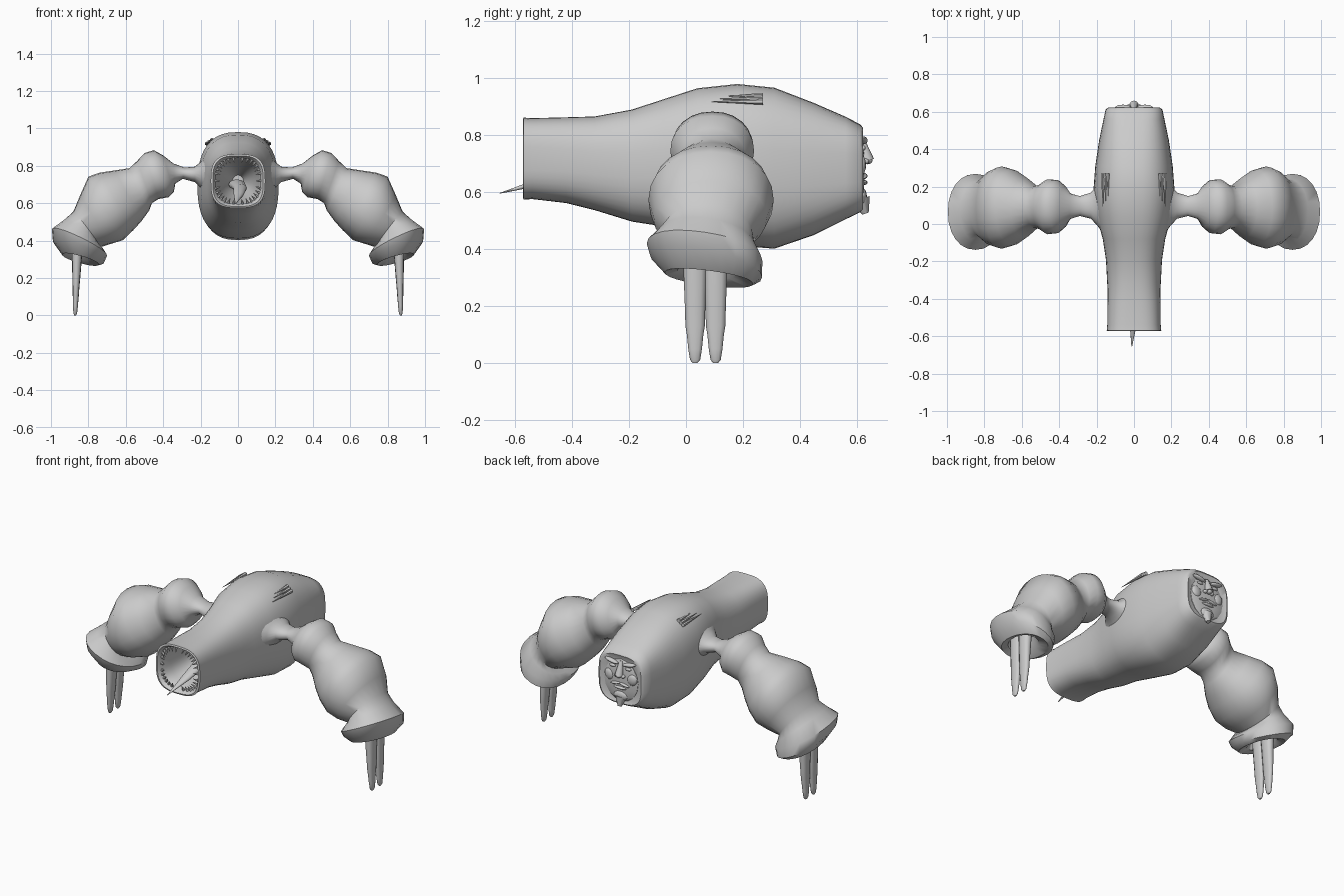
import bpy, bmesh
from math import sin, cos, pi, copysign
from mathutils import Vector, Matrix


def finish(name, bm, angle=50):
    bmesh.ops.recalc_face_normals(bm, faces=bm.faces)
    me = bpy.data.meshes.new(name)
    bm.to_mesh(me)
    bm.free()
    ob = bpy.data.objects.new(name, me)
    bpy.context.collection.objects.link(ob)
    bpy.ops.object.select_all(action='DESELECT')
    ob.select_set(True)
    bpy.context.view_layer.objects.active = ob
    bpy.ops.object.shade_smooth_by_angle(angle=angle * pi / 180)
    return ob


def add_loft(bm, rings):
    loops = [[bm.verts.new(p) for p in r] for r in rings]
    n = len(loops[0])
    for a, b in zip(loops, loops[1:]):
        for i in range(n):
            j = (i + 1) % n
            bm.faces.new((a[i], a[j], b[j], b[i]))
    bm.faces.new(loops[0])
    bm.faces.new(loops[-1])


def oval(c, u, v, n=2.0, seg=32):
    """Superellipse ring around c with half axes u and v."""
    pts = []
    for i in range(seg):
        a = 2 * pi * i / seg
        cu = copysign(abs(cos(a)) ** (2 / n), cos(a))
        sv = copysign(abs(sin(a)) ** (2 / n), sin(a))
        pts.append(Vector(c) + Vector(u) * cu + Vector(v) * sv)
    return pts


def cone(bm, base, tip, r1, r2, seg=6, flat=1.0):
    base, tip = Vector(base), Vector(tip)
    d = tip - base
    m = Matrix.Translation((base + tip) / 2) @ d.to_track_quat('Z', 'Y').to_matrix().to_4x4()
    bmesh.ops.create_cone(bm, cap_ends=True, segments=seg, radius1=r1, radius2=r2,
                          depth=d.length, matrix=m @ Matrix.Diagonal((flat, 1, 1, 1)))


def blob(bm, c, size, roll=0):
    m = Matrix.Translation(c) @ Matrix.Rotation(roll, 4, 'Y') @ Matrix.Diagonal((*size, 1))
    bmesh.ops.create_uvsphere(bm, u_segments=14, v_segments=8, radius=1, matrix=m)


# Body: y, half width, low z, high z, squareness; starts deep in the mouth
body = [
    (-0.15, 0.03, 0.68, 0.75, 2), (-0.30, 0.075, 0.645, 0.795, 2.2),
    (-0.48, 0.112, 0.605, 0.83, 2.6), (-0.555, 0.122, 0.595, 0.842, 2.8),
    (-0.573, 0.135, 0.582, 0.853, 3), (-0.57, 0.146, 0.574, 0.862, 3),
    (-0.54, 0.143, 0.576, 0.86, 3), (-0.42, 0.143, 0.562, 0.863, 2.8),
    (-0.32, 0.143, 0.537, 0.866, 2.6), (-0.19, 0.15, 0.497, 0.89, 2.5),
    (-0.08, 0.167, 0.48, 0.926, 2.5), (0.04, 0.20, 0.45, 0.965, 2.5),
    (0.18, 0.217, 0.412, 0.98, 2.5), (0.31, 0.207, 0.402, 0.967, 2.5),
    (0.45, 0.186, 0.45, 0.913, 2.7), (0.56, 0.163, 0.505, 0.865, 3.0),
    (0.612, 0.152, 0.53, 0.838, 3.3), (0.622, 0.138, 0.54, 0.825, 3.3),
    (0.612, 0.11, 0.56, 0.80, 3.0)]
bm = bmesh.new()
add_loft(bm, [oval((0, y, (lo + hi) / 2), (w, 0, 0), (0, 0, (hi - lo) / 2), n, 40)
              for y, w, lo, hi, n in body])
finish("body", bm)

# Teeth around the mouth
bm = bmesh.new()
for p in oval((0, -0.55, 0.719), (0.123, 0, 0), (0, 0, 0.124), 2.8, 30):
    mid = Vector((0, -0.55, 0.719))
    cone(bm, p, p + (mid - p) * 0.22 + Vector((0, -0.012, 0)), 0.009, 0.001)
finish("teeth", bm)

# Tongue
tongue = [(-0.22, 0.70, 0.045), (-0.4, 0.68, 0.036), (-0.5, 0.645, 0.026),
          (-0.57, 0.62, 0.014), (-0.655, 0.596, 0.002)]
bm = bmesh.new()
add_loft(bm, [oval((0.012 * sin(y * 12), y, z), (r, 0, 0), (0, 0, r * 0.6), 2, 12)
              for y, z, r in tongue])
finish("tongue", bm)

# Face on the rear end
bm = bmesh.new()
blob(bm, (0, 0.612, 0.675), (0.115, 0.015, 0.125))
cone(bm, (0, 0.612, 0.79), (0, 0.637, 0.71), 0.012, 0.024, 10)
blob(bm, (0, 0.636, 0.712), (0.018, 0.019, 0.014))
for s in (-1, 1):
    blob(bm, (s * 0.023, 0.63, 0.708), (0.013, 0.013, 0.01))
    blob(bm, (s * 0.058, 0.622, 0.782), (0.045, 0.016, 0.011), s * -0.2)
    blob(bm, (s * 0.052, 0.622, 0.755), (0.02, 0.009, 0.009))
    blob(bm, (s * 0.075, 0.616, 0.695), (0.032, 0.016, 0.035), s * 0.4)
    blob(bm, (s * 0.028, 0.625, 0.657), (0.035, 0.012, 0.008), s * 0.2)
blob(bm, (0, 0.624, 0.634), (0.042, 0.013, 0.009))
blob(bm, (0, 0.618, 0.585), (0.045, 0.017, 0.03))
cone(bm, (0, 0.612, 0.575), (0, 0.63, 0.525), 0.035, 0.012, 10)
finish("face", bm)

# Small skin folds on the upper back
bm = bmesh.new()
for s in (-1, 1):
    for k in range(3):
        z = 0.918 + 0.01 * k
        x = 0.168 - 0.014 * k
        cone(bm, (s * x, 0.27, z), (s * (x - 0.002), 0.09 + 0.03 * k, z), 0.011, 0.001, 6)
finish("back_folds", bm)

# Arm rings: upper x, z, lower x, z, y centre, half depth, front-to-back tilt
arm = [
    (0.15, 0.87, 0.15, 0.63, 0.10, 0.17, 0), (0.195, 0.825, 0.195, 0.675, 0.10, 0.11, 0),
    (0.23, 0.795, 0.23, 0.712, 0.098, 0.07, 0), (0.285, 0.79, 0.295, 0.73, 0.096, 0.053, 0),
    (0.345, 0.812, 0.335, 0.705, 0.095, 0.068, 0), (0.40, 0.855, 0.343, 0.66, 0.093, 0.11, 0),
    (0.45, 0.883, 0.37, 0.632, 0.093, 0.142, 0), (0.50, 0.868, 0.425, 0.622, 0.092, 0.147, 0),
    (0.54, 0.825, 0.46, 0.60, 0.092, 0.12, 0), (0.58, 0.787, 0.475, 0.56, 0.09, 0.112, 0),
    (0.66, 0.775, 0.515, 0.505, 0.088, 0.16, 0), (0.74, 0.763, 0.56, 0.455, 0.088, 0.202, 0),
    (0.80, 0.742, 0.615, 0.402, 0.088, 0.22, 0), (0.845, 0.64, 0.68, 0.382, 0.085, 0.198, 0),
    (0.88, 0.555, 0.735, 0.365, 0.08, 0.155, 0.01), (0.93, 0.51, 0.715, 0.345, 0.07, 0.172, 0.02),
    (0.995, 0.46, 0.70, 0.32, 0.065, 0.203, 0.03), (0.99, 0.40, 0.715, 0.285, 0.07, 0.197, 0.04),
    (0.94, 0.325, 0.745, 0.272, 0.08, 0.155, 0.02), (0.91, 0.335, 0.785, 0.30, 0.075, 0.105, 0.01),
    (0.89, 0.38, 0.81, 0.36, 0.07, 0.085, 0)]
# Claw prong stations: z, y offset, x half, y half
claw = [(0.40, 0.036, 0.03, 0.043), (0.33, 0.036, 0.028, 0.041), (0.2, 0.036, 0.021, 0.036),
        (0.13, 0.036, 0.017, 0.034), (0.10, 0.036, 0.016, 0.029), (0.05, 0.036, 0.013, 0.024),
        (0.012, 0.036, 0.01, 0.018), (0.0, 0.036, 0.005, 0.008)]
for s, side in ((-1, "left"), (1, "right")):
    bm = bmesh.new()
    rings = []
    for x1, z1, x2, z2, yc, hw, t in arm:
        c = (s * (x1 + x2) / 2, yc, (z1 + z2) / 2)
        rings.append(oval(c, (s * (x1 - x2) / 2, 0, (z1 - z2) / 2), (0, hw, -t), 2.15, 24))
    add_loft(bm, rings)
    finish(side + "_arm", bm)
    bm = bmesh.new()
    for k in (-1, 1):
        add_loft(bm, [oval((s * (0.86 + 0.03 * (0.35 - z)), 0.068 + k * dy, z), (a, 0, 0),
                           (0, b, 0), 2.3, 12) for z, dy, a, b in claw])
    finish(side + "_claw", bm)
